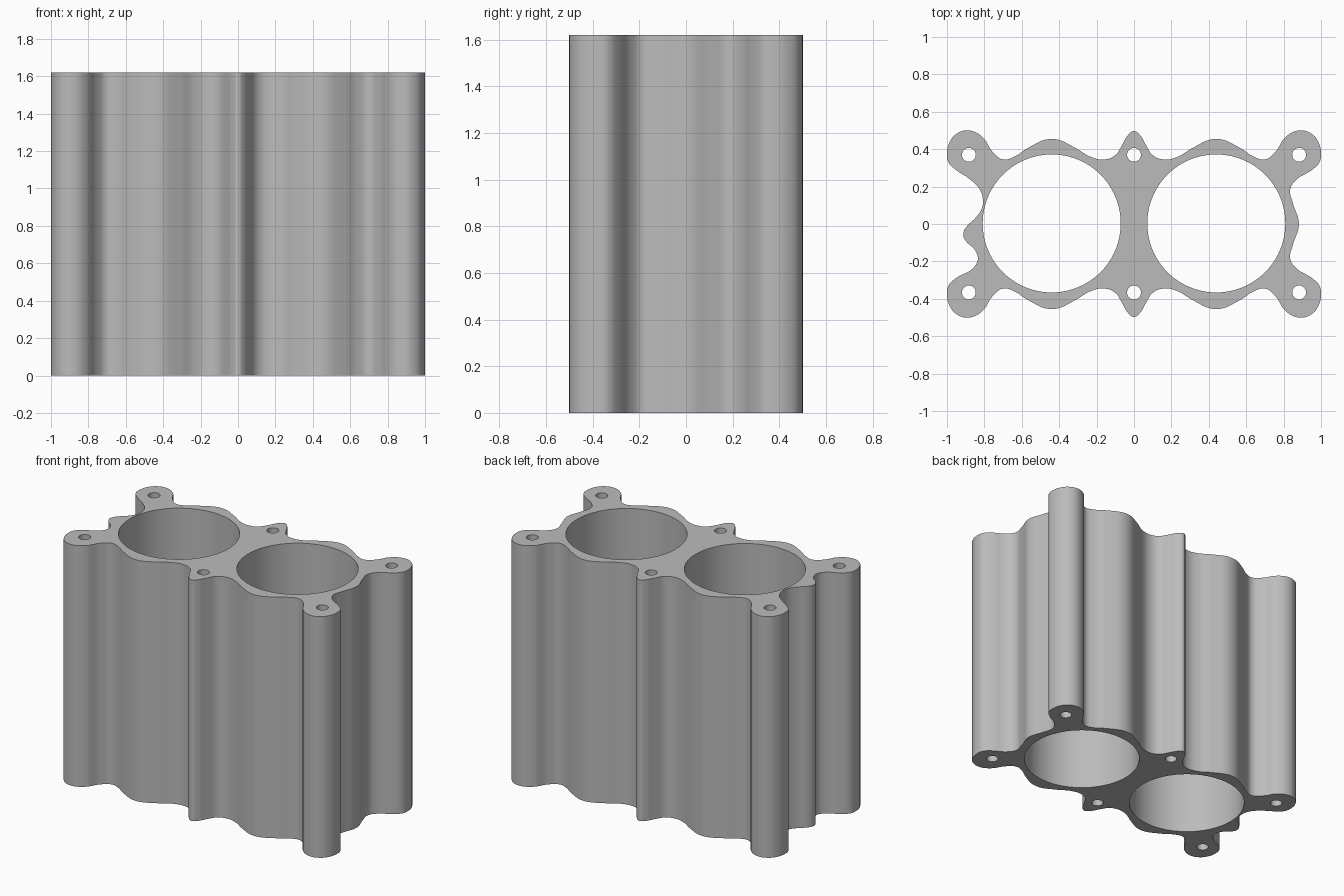
import bpy, bmesh, math

if "Cube" in bpy.data.objects:
    bpy.data.objects.remove(bpy.data.objects["Cube"])

H = 1.62

# Quarter of the outer wall: from the middle rib tip out to the corner lug (x > 0, y > 0)
QUARTER = [(0.03, 0.478), (0.065, 0.42), (0.10, 0.368), (0.16, 0.345),
           (0.235, 0.36), (0.31, 0.405), (0.44, 0.455), (0.57, 0.405),
           (0.64, 0.36), (0.70, 0.345), (0.755, 0.385), (0.81, 0.465),
           (0.88, 0.5), (0.945, 0.485), (0.985, 0.44), (1.0, 0.37),
           (0.992, 0.33), (0.95, 0.288)]
# Side walls, both listed from back to front
RIGHT = [(0.87, 0.238), (0.835, 0.185), (0.85, 0.11), (0.882, 0.0),
         (0.85, -0.11), (0.835, -0.185), (0.87, -0.238)]
LEFT = [(-0.885, 0.245), (-0.825, 0.185), (-0.808, 0.13), (-0.813, 0.085),
        (-0.845, 0.035), (-0.9, -0.02), (-0.913, -0.055), (-0.9, -0.09),
        (-0.85, -0.14), (-0.835, -0.19), (-0.865, -0.24)]


def flip(points, sx, sy):
    return [(x * sx, y * sy) for x, y in points]


outline = ([(0, 0.497)] + QUARTER + RIGHT + flip(QUARTER, 1, -1)[::-1]
           + [(0, -0.497)] + flip(QUARTER, -1, -1) + LEFT[::-1]
           + flip(QUARTER, -1, 1)[::-1])

curve = bpy.data.curves.new("block_profile", "CURVE")
curve.dimensions = "2D"
curve.fill_mode = "BOTH"
curve.extrude = H / 2

# Outer wall as one smooth closed loop
wall = curve.splines.new("BEZIER")
wall.bezier_points.add(len(outline) - 1)
for p, (x, y) in zip(wall.bezier_points, outline):
    p.co = (x, y, 0)
    p.handle_left_type = p.handle_right_type = "AUTO"
wall.use_cyclic_u = True
wall.resolution_u = 5


def hole(cx, cy, r, n):
    s = curve.splines.new("POLY")
    s.points.add(n - 1)
    for i, p in enumerate(s.points):
        a = 2 * math.pi * i / n
        p.co = (cx + r * math.cos(a), cy + r * math.sin(a), 0, 1)
    s.use_cyclic_u = True


# Two cylinder bores and six bolt holes
for x in (-0.44, 0.44):
    hole(x, 0.003, 0.369, 96)
for x in (-0.883, 0, 0.883):
    for y in (-0.366, 0.37):
        hole(x, y, 0.037, 32)

block = bpy.data.objects.new("cylinder_block", curve)
bpy.context.collection.objects.link(block)
block.location.z = H / 2
bpy.context.view_layer.objects.active = block
block.select_set(True)
bpy.ops.object.convert(target="MESH")
block = bpy.context.view_layer.objects.active

# Weld caps to walls and face everything outward
bm = bmesh.new()
bm.from_mesh(block.data)
bmesh.ops.remove_doubles(bm, verts=bm.verts, dist=0.0005)
bmesh.ops.recalc_face_normals(bm, faces=bm.faces)
bm.to_mesh(block.data)
bm.free()

metal = bpy.data.materials.new("grey_metal")
metal.diffuse_color = (0.5, 0.5, 0.5, 1)
metal.use_nodes = True
metal.node_tree.nodes["Principled BSDF"].inputs["Base Color"].default_value = metal.diffuse_color
block.data.materials.clear()
block.data.materials.append(metal)
bpy.ops.object.shade_smooth_by_angle(angle=math.radians(30))
